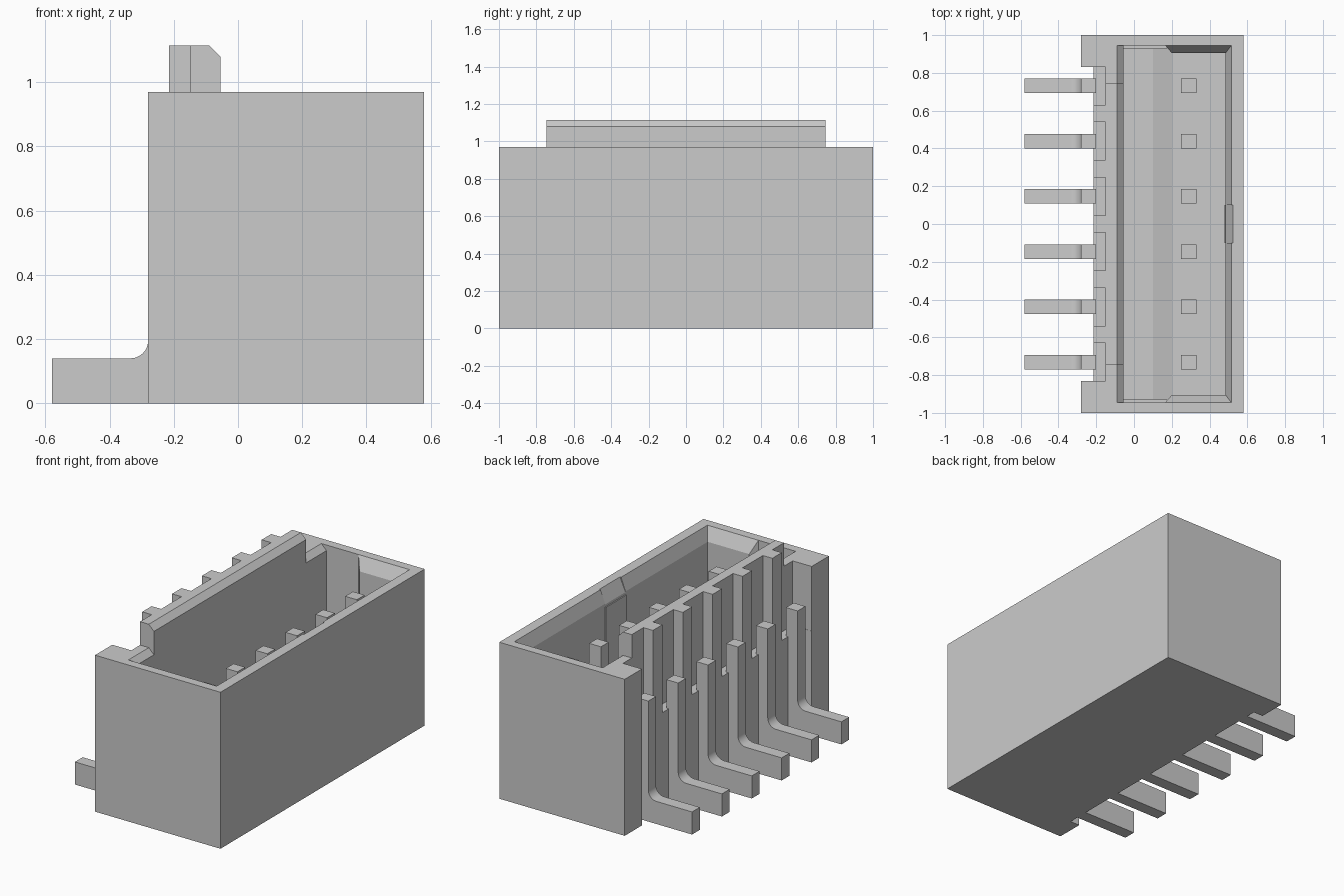
import bpy, bmesh, math

cube = bpy.data.objects.get("Cube")
if cube:
    bpy.data.objects.remove(cube, do_unlink=True)

grey = bpy.data.materials.new("plain grey")
grey.use_nodes = True
grey.diffuse_color = (0.6, 0.6, 0.6, 1)
grey.node_tree.nodes["Principled BSDF"].inputs["Base Color"].default_value = (0.6, 0.6, 0.6, 1)


def loft(name, ring_a, ring_b):
    """Closed solid between two rings of 3D points."""
    bm = bmesh.new()
    a = [bm.verts.new(p) for p in ring_a]
    b = [bm.verts.new(p) for p in ring_b]
    n = len(a)
    bm.faces.new(a)
    bm.faces.new(b[::-1])
    for i in range(n):
        j = (i + 1) % n
        bm.faces.new((a[j], a[i], b[i], b[j]))
    bmesh.ops.recalc_face_normals(bm, faces=bm.faces)
    mesh = bpy.data.meshes.new(name)
    bm.to_mesh(mesh)
    bm.free()
    mesh.materials.append(grey)
    obj = bpy.data.objects.new(name, mesh)
    bpy.context.collection.objects.link(obj)
    return obj


def plan(name, pts, z0, z1):
    """Extrude an x-y outline upwards."""
    return loft(name, [(x, y, z0) for x, y in pts], [(x, y, z1) for x, y in pts])


def side(name, pts, y0, y1):
    """Extrude an x-z profile along y."""
    return loft(name, [(x, y0, z) for x, z in pts], [(x, y1, z) for x, z in pts])


def box(name, x0, x1, y0, y1, z0, z1):
    return plan(name, [(x0, y0), (x1, y0), (x1, y1), (x0, y1)], z0, z1)


def combine(target, tool, operation):
    """Apply a boolean and discard the tool."""
    mod = target.modifiers.new("shape", 'BOOLEAN')
    mod.operation = operation
    mod.solver = 'EXACT'
    mod.object = tool
    bpy.context.view_layer.objects.active = target
    bpy.ops.object.modifier_apply(modifier=mod.name)
    bpy.data.objects.remove(tool, do_unlink=True)


def mirrored(pts):
    return pts + [(x, -y) for x, y in reversed(pts)]


TOP, RIDGE, FLOOR = 0.97, 1.115, 0.25
pin_y = [(i - 2.5) * 0.2925 for i in range(6)]

# Housing: block with corner posts on the pin side, plus the raised ridge
housing = plan("housing", mirrored([(0.58, -1), (-0.28, -1), (-0.28, -0.83), (-0.215, -0.83)]), 0, TOP)
combine(housing, box("ridge", -0.215, -0.055, -0.745, 0.745, 0.7, RIDGE), 'UNION')

# Cavity, wider next to the ridge
cavity = mirrored([(0.485, -0.905), (0.2, -0.905), (0.165, -0.945), (-0.055, -0.945)])
combine(housing, plan("cavity", cavity, FLOOR, 1.3), 'DIFFERENCE')

# Flared mouth of the cavity
low = mirrored([(0.485, -0.905), (0.2, -0.905)])
high = mirrored([(0.5225, -0.955), (0.156, -0.955)])
combine(housing, loft("flare", [(x, y, 0.89) for x, y in low], [(x, y, 0.99) for x, y in high]), 'DIFFERENCE')

# Small notch in the middle of the long wall
notch = [(0.45, 0.87), (0.478, 0.87), (0.532, 0.99), (0.45, 0.99)]
combine(housing, side("notch", notch, -0.1, 0.1), 'DIFFERENCE')

# Chamfer along the ridge and along its lower ends
for h, y0, y1 in ((RIDGE, -0.8, 0.8), (TOP, 0.745, 0.945), (TOP, -0.945, -0.745)):
    profile = [(-0.1, h + 0.01), (-0.04, h - 0.05), (-0.04, h + 0.01)]
    combine(housing, side("chamfer", profile, y0, y1), 'DIFFERENCE')

# Pockets behind the pins, leaving ribs between them
for y in pin_y:
    combine(housing, box("pocket", -0.3, -0.15, y - 0.1, y + 0.1, 0.57, 1.3), 'DIFFERENCE')

# Shallow ramp on the cavity floor and guide rib on the long wall
side("floor_ramp", [(-0.07, 0.2), (-0.07, 0.28), (0.1, 0.28), (0.2, FLOOR), (0.2, 0.2)], -0.93, 0.93)
box("guide_rib", 0.478, 0.5, -0.1, 0.1, 0.2, 0.87)

# Bent pins outside, with a rounded inner corner, and contacts inside
r = 0.055
bend = [(-0.28 - r + r * math.sin(a), 0.14 + r - r * math.cos(a))
        for a in (math.pi / 2 * i / 8 for i in range(9))]
pin_profile = [(-0.2, 0), (-0.58, 0), (-0.58, 0.14)] + bend + [(-0.28, 0.747), (-0.2, 0.747)]
for i, y in enumerate(pin_y, 1):
    pin = side(f"pin_{i}", pin_profile, y - 0.038, y + 0.038)
    bpy.ops.object.select_all(action='DESELECT')
    pin.select_set(True)
    bpy.context.view_layer.objects.active = pin
    bpy.ops.object.shade_smooth_by_angle(angle=math.radians(30))
    box(f"contact_{i}", 0.25, 0.33, y - 0.038, y + 0.038, 0.2, 0.83)
